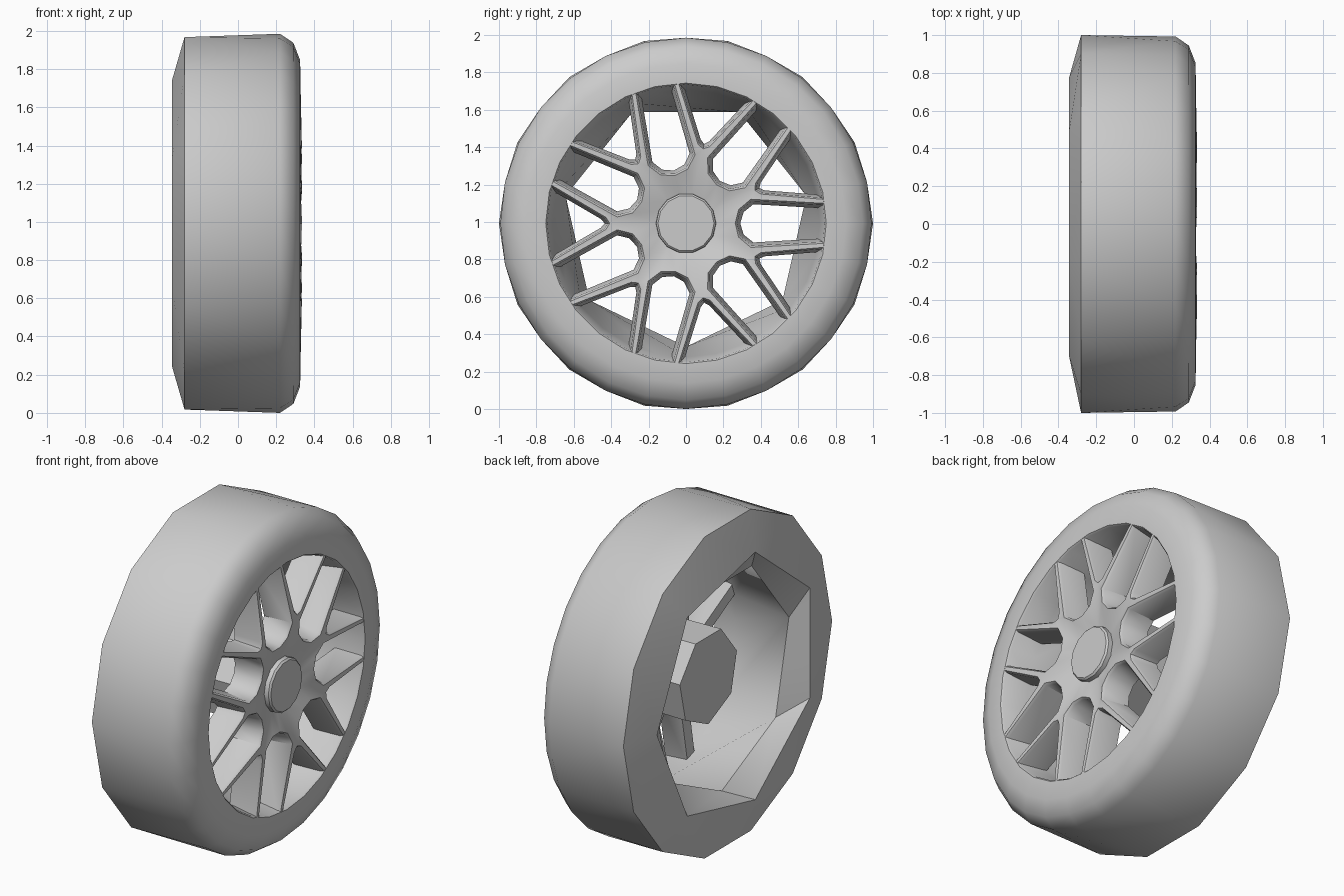
import bpy, bmesh
from math import sin, cos, pi, radians

if "Cube" in bpy.data.objects:
    bpy.data.objects.remove(bpy.data.objects["Cube"])

CZ = 0.9925          # axle height; the axle runs along x
N = 7                # spoke pairs
STEP = 2 * pi / N


def finish(bm, name, angle=35):
    me = bpy.data.meshes.new(name)
    bm.to_mesh(me)
    bm.free()
    ob = bpy.data.objects.new(name, me)
    bpy.context.collection.objects.link(ob)
    bpy.ops.object.select_all(action='DESELECT')
    ob.select_set(True)
    bpy.context.view_layer.objects.active = ob
    bpy.ops.object.shade_smooth_by_angle(angle=radians(angle))
    return ob


def lathe(name, rings, cap_start=False, cap_end=False, angle=35):
    """Rings of (x, radius, sides, angle offset), joined even when side counts differ."""
    bm = bmesh.new()
    loops = []
    for x, r, n, off in rings:
        angs = [off + 2 * pi * k / n for k in range(n)]
        loops.append(([bm.verts.new((x, r * cos(a), CZ + r * sin(a))) for a in angs], n, off))
    for (a, n, oa), (b, m, ob) in zip(loops, loops[1:]):
        if n == m and oa == ob:
            for i in range(n):
                k = (i + 1) % n
                bm.faces.new((a[i], a[k], b[k], b[i]))
            continue
        i = j = 0
        while i < n or j < m:
            na = oa + 2 * pi * (i + 1) / n
            nb = ob + 2 * pi * (j + 1) / m
            if j >= m or (i < n and na <= nb + 1e-6):
                bm.faces.new((a[i % n], a[(i + 1) % n], b[j % m]))
                i += 1
            else:
                bm.faces.new((a[i % n], b[(j + 1) % m], b[j % m]))
                j += 1
    if cap_start:
        bm.faces.new(loops[0][0][::-1])
    if cap_end:
        bm.faces.new(loops[-1][0])
    return finish(bm, name, angle)


# Tyre: rounded outer shoulder, coarse inner side
lathe("tyre", [(-0.345, 0.77, 7, 0), (-0.28, 1.0, 14, 0), (0.22, 0.9925, 28, 0),
               (0.29, 0.945, 28, 0), (0.325, 0.855, 28, 0), (0.328, 0.75, 28, 0)], angle=45)

# Rim barrel narrowing to the back, then flaring to the tyre opening
T = pi / 14
lathe("rim_barrel", [(0.328, 0.75, 28, 0), (0.318, 0.742, 28, 0), (0.17, 0.715, 28, 0),
                     (-0.24, 0.66, 7, T), (-0.345, 0.77, 7, 0)])

# Hub behind the spokes
lathe("hub", [(-0.15, 0.28, 7, T), (0.2, 0.275, 7, T)], True, True)

# Centre cap
lathe("centre_cap", [(0.2, 0.165, 14, 0), (0.315, 0.16, 14, 0), (0.325, 0.15, 14, 0),
                     (0.325, 0.12, 14, 0)], False, True)


def spoke_points(g):
    """Half-sector outline; g shrinks the windows on both sides of the spoke."""
    pts = [(0.15, 0.0), (0.27 + g, 0.0), (0.288 + g, 0.07 - g / 2),
           (0.35 + g / 2, 0.122 - g), (0.739, 0.1 - g)]
    h = STEP / 2
    for p, q in ((0.717, 0.196 - g), (0.435 + g, 0.03 - g / 3), (0.415 + g, 0.0), (0.15, 0.0)):
        pts.append((p * cos(h) + q * sin(h), p * sin(h) - q * cos(h)))
    return pts


# Spokes: seven forked pairs with thin chamfer and drafted sides
FRONT_X = [0.285, 0.325, 0.327, 0.332, 0.327, 0.327, 0.334, 0.334, 0.285]
LEVELS = [(-0.007, 0.0), (0.003, 0.014), (0.02, 0.17)]     # window shrink, depth
TOP = [(0, 1, 2, 8), (2, 3, 7, 8), (3, 6, 7), (3, 4, 5, 6)]
WALL = [(1, 2), (2, 3), (3, 4), (5, 6), (6, 7)]
bm = bmesh.new()
for k in range(N):
    for side in (1, -1):
        lv = []
        for g, depth in LEVELS:
            ring = []
            for (u, v), x in zip(spoke_points(g), FRONT_X):
                v *= side
                c, s = cos(k * STEP), sin(k * STEP)
                ring.append(bm.verts.new((x - depth, u * c - v * s, CZ + u * s + v * c)))
            lv.append(ring)

        def face(vs):
            bm.faces.new(vs if side > 0 else vs[::-1])
        for f in TOP:
            face([lv[0][i] for i in f])
            face([lv[-1][i] for i in reversed(f)])
        for a, b in zip(lv, lv[1:]):
            for i, j in WALL:
                face([a[j], a[i], b[i], b[j]])
bmesh.ops.remove_doubles(bm, verts=bm.verts, dist=0.0005)
bmesh.ops.recalc_face_normals(bm, faces=bm.faces)
finish(bm, "spokes")
